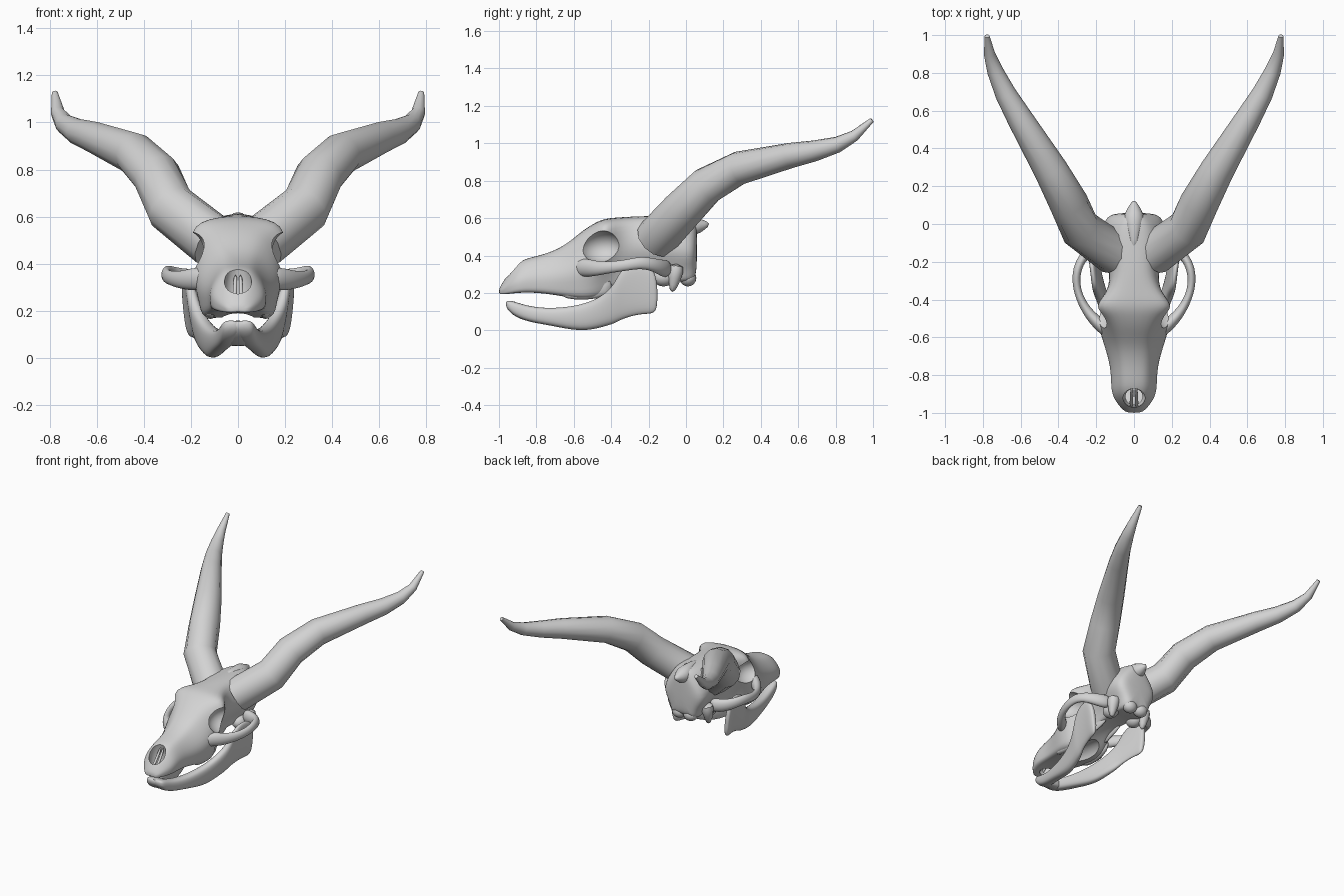
import bpy, bmesh, math
from mathutils import Vector

cube = bpy.data.objects.get("Cube")
if cube:
    bpy.data.objects.remove(cube)

bone = bpy.data.materials.new("pale_bone")
bone.use_nodes = True
bone.diffuse_color = (0.65, 0.65, 0.65, 1)
bone.node_tree.nodes["Principled BSDF"].inputs["Base Color"].default_value = (0.65, 0.65, 0.65, 1)


def select(obj):
    bpy.ops.object.select_all(action='DESELECT')
    obj.select_set(True)
    bpy.context.view_layer.objects.active = obj


def apply_all(obj):
    select(obj)
    for m in list(obj.modifiers):
        bpy.ops.object.modifier_apply(modifier=m.name)


def finish(obj, angle=50):
    select(obj)
    bpy.ops.object.shade_smooth_by_angle(angle=math.radians(angle))


def loft(name, rings, smooth=0):
    """Skin a row of equal rings, capped at both ends."""
    bm = bmesh.new()
    rows = [[bm.verts.new(p) for p in ring] for ring in rings]
    n = len(rows[0])
    for a, b in zip(rows, rows[1:]):
        for i in range(n):
            j = (i + 1) % n
            bm.faces.new((a[i], a[j], b[j], b[i]))
    bm.faces.new(rows[0])
    bm.faces.new(rows[-1])
    bmesh.ops.recalc_face_normals(bm, faces=bm.faces)
    mesh = bpy.data.meshes.new(name)
    bm.to_mesh(mesh)
    bm.free()
    obj = bpy.data.objects.new(name, mesh)
    bpy.context.collection.objects.link(obj)
    mesh.materials.append(bone)
    if smooth:
        obj.modifiers.new("smooth", 'SUBSURF').levels = smooth
        apply_all(obj)
    finish(obj)
    return obj


def tube(name, side, path, sides=12, smooth=0, flat=1.0):
    """Tapered tube along (x, y, z, radius) points; side mirrors it in x."""
    pts = [Vector((side * p[0], p[1], p[2])) for p in path]
    rings = []
    for i, p in enumerate(pts):
        t = (pts[min(i + 1, len(pts) - 1)] - pts[max(i - 1, 0)]).normalized()
        u = t.cross(Vector((0, 0, 1))).normalized()
        v = u.cross(t)
        r = path[i][3]
        rings.append([p + u * r * flat * math.cos(a) + v * r * math.sin(a)
                      for a in (math.tau * k / sides for k in range(sides))])
    return loft(name, rings, smooth)


def ball(name, loc, size):
    bpy.ops.mesh.primitive_uv_sphere_add(segments=24, ring_count=14, location=loc)
    obj = bpy.context.object
    obj.name = name
    obj.scale = size
    obj.data.materials.append(bone)
    finish(obj)
    return obj


def skull_ring(y, lo, hi, top, mid, low, lean=0.0):
    h = hi - lo
    half = [(top * 0.5, hi), (top, hi - 0.1 * h), (mid, lo + 0.5 * h),
            (low * 1.05, lo + 0.2 * h), (low, lo), (low * 0.4, lo + 0.03 * h)]
    pts = half + [(-x, z) for x, z in reversed(half)]
    return [(x, y + lean * (z - lo) / h, z) for x, z in pts]


# Skull: snout, face, flared brow and braincase
skull = loft("skull", [skull_ring(*s) for s in (
    (-1.0, .195, .22, .02, .035, .03),
    (-.985, .19, .25, .04, .065, .055),
    (-.92, .195, .35, .065, .115, .105),
    (-.86, .2, .385, .075, .125, .115),
    (-.76, .195, .405, .08, .125, .115),
    (-.65, .175, .45, .09, .165, .14),
    (-.56, .16, .53, .12, .2, .16),
    (-.49, .165, .575, .165, .2, .15),
    (-.435, .18, .6, .245, .17, .12),
    (-.36, .24, .605, .15, .13, .08),
    (-.25, .27, .612, .1, .15, .08),
    (-.13, .27, .612, .12, .18, .1),
    (-.03, .25, .61, .11, .19, .11, .02),
    (.03, .26, .6, .06, .18, .1, .02),
    (.06, .29, .57, .03, .1, .07, .0))], smooth=2)

# Hollows: eye sockets, temples, nose opening and mouth roof
cutters = [ball("nose_cutter", (0, -.915, .29), (.06, .056, .14)),
           ball("palate_cutter", (0, -.5, .15), (.075, .22, .08))]
for s in (1, -1):
    cutters.append(ball("socket_cutter", (s * .215, -.45, .445), (.115, .12, .09)))
    cutters.append(ball("temple_cutter", (s * .24, -.28, .42), (.1, .1, .1)))
for c in cutters:
    c.hide_render = True
    m = skull.modifiers.new("hollow", 'BOOLEAN')
    m.operation = 'DIFFERENCE'
    m.object = c
    m.solver = 'EXACT'
apply_all(skull)
for c in cutters:
    bpy.data.objects.remove(c)
finish(skull, 40)

# Rear crest: a low ridge widening into a backward point
tube("rear_crest", 1, [(0, -.14, .595, .02), (0, -.04, .585, .04),
                       (0, .03, .555, .07), (0, .08, .56, .04),
                       (0, .125, .57, .01)], 8, 1)


def jaw_ring(s, y, x, w, lo, hi, tilt=0.0):
    c = 0.25 * (hi - lo)
    return [(s * (x + dx * w + tilt * (z - lo)), y, z) for dx, z in (
        (-.6, lo), (.6, lo), (1, lo + c), (1, hi - c),
        (.6, hi), (-.6, hi), (-1, hi - c), (-1, lo + c))]


for s, label in ((1, "left"), (-1, "right")):
    # Horns sweep out, back and up at the tip
    tube(label + "_horn", s, [
        (.1, -.16, .49, .115), (.285, -.025, .637, .11), (.345, .11, .773, .103),
        (.44, .285, .868, .09), (.605, .56, .935, .068), (.68, .69, .96, .056),
        (.735, .81, .993, .043), (.765, .9, 1.04, .03), (.778, .995, 1.125, .013)], 12)

    # Cheek arch
    tube(label + "_cheek_arch", s, [
        (.12, -.59, .335, .05), (.185, -.53, .335, .055), (.24, -.475, .33, .042),
        (.285, -.4, .338, .033), (.308, -.32, .348, .032), (.303, -.24, .364, .036),
        (.27, -.17, .35, .038), (.2, -.12, .33, .05), (.12, -.1, .33, .055)],
        8, 2, .7)

    # Upper cheek tooth row
    loft(label + "_tooth_row", [jaw_ring(s, *t) for t in (
        (-.68, .11, .02, .18, .24), (-.6, .12, .024, .16, .25),
        (-.47, .115, .024, .165, .27), (-.39, .1, .018, .2, .28))], 1)

    # Lower jaw, with the rear plate rising behind the cheek
    loft(label + "_jaw", [jaw_ring(s, *j) for j in (
        (-.965, .025, .035, .125, .16), (-.93, .035, .04, .08, .16),
        (-.85, .05, .04, .045, .13), (-.72, .08, .038, .025, .115),
        (-.56, .105, .038, -.01, .135, .1), (-.45, .13, .034, .015, .18, .15),
        (-.38, .15, .03, .035, .25, .2), (-.34, .165, .025, .06, .35, .15),
        (-.25, .185, .022, .085, .37, .12), (-.19, .2, .022, .085, .36, .1),
        (-.15, .205, .018, .1, .27, .1))], 2)

    # Skull base: neck joint, ear knob and downward spur
    ball(label + "_neck_joint", (s * .045, .01, .28), (.05, .045, .045))
    ball(label + "_ear_knob", (s * .1, -.12, .285), (.05, .06, .05))
    tube(label + "_ear_spur", s, [(.13, -.05, .36, .06), (.135, -.06, .28, .04),
                                  (.13, -.075, .2, .015)], 8, 1)
    # Bars dividing the nose opening
    tube(label + "_nose_bar", s, [(.014, -.975, .22, .01), (.014, -.93, .26, .01),
                                  (.01, -.86, .36, .01)], 8, 1)
    # Rear palate wing
    loft(label + "_palate_wing", [jaw_ring(s, *w) for w in (
        (-.42, .08, .018, .2, .34), (-.33, .065, .015, .23, .36),
        (-.2, .06, .015, .26, .36))], 1)

# Joined chin
loft("chin", [jaw_ring(1, *c) for c in (
    (-.965, 0, .06, .125, .16), (-.92, 0, .075, .075, .16),
    (-.85, 0, .075, .045, .125), (-.8, 0, .06, .05, .1))], 1)
